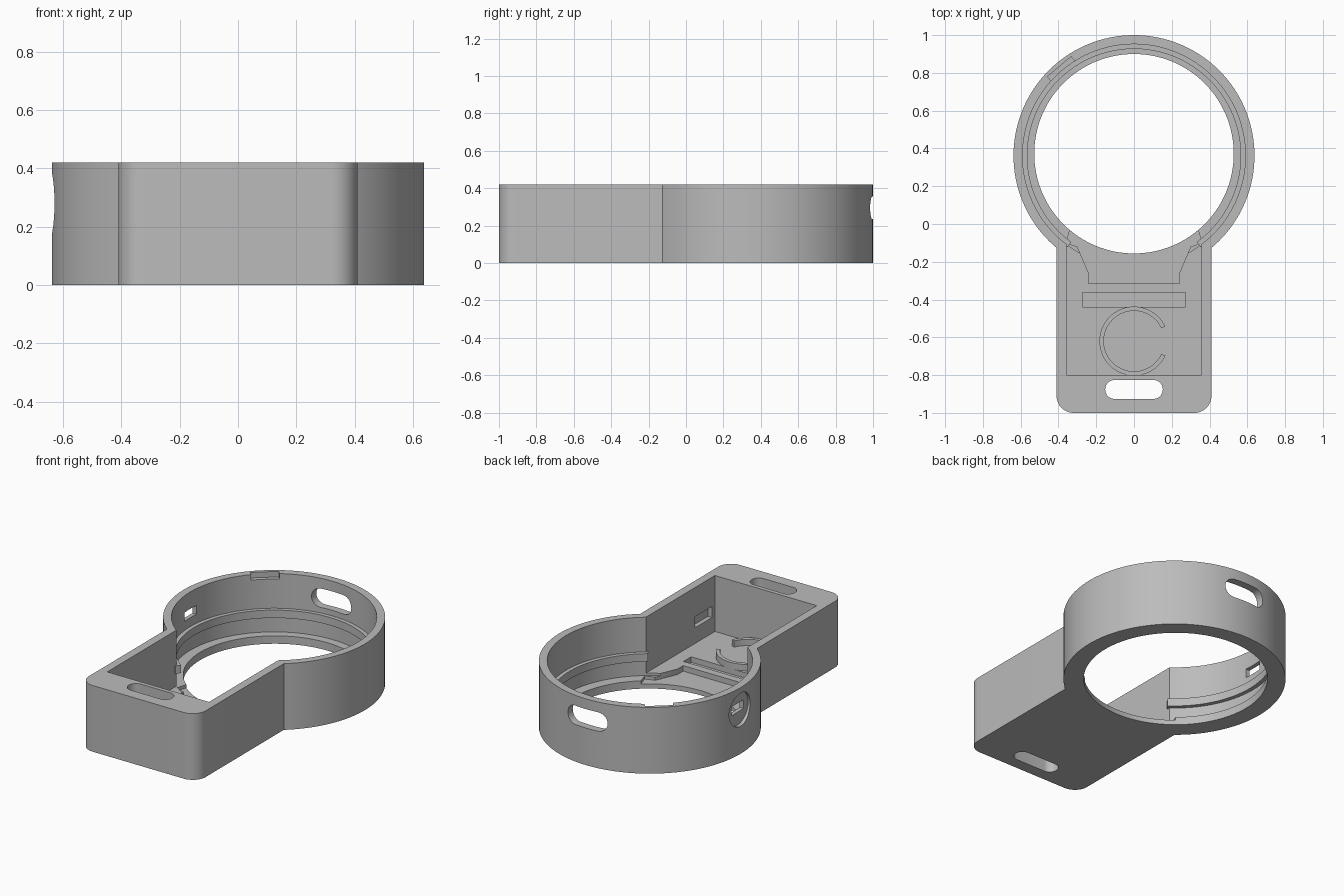
import bpy, bmesh, math
from mathutils import Matrix

cube = bpy.data.objects.get("Cube")
if cube:
    bpy.data.objects.remove(cube, do_unlink=True)

# One plain grey plastic
grey = bpy.data.materials.new("grey_plastic")
grey.use_nodes = True
colour = (0.5, 0.5, 0.5, 1)
grey.diffuse_color = colour
grey.node_tree.nodes["Principled BSDF"].inputs["Base Color"].default_value = colour

H = 0.42        # overall height
FLOOR = 0.065   # box floor
LOW = 0.03      # recessed floor
CY = 0.362      # ring centre along y
R_OUT, R_IN, R_BAND, R_HOLE = 0.638, 0.59, 0.565, 0.528


def prism(name, outline, z0, z1, matrix=None):
    """Extrude a closed outline from z0 to z1, then place it."""
    bm = bmesh.new()
    face = bm.faces.new([bm.verts.new((x, y, z0)) for x, y in outline])
    new = bmesh.ops.extrude_face_region(bm, geom=[face])["geom"]
    verts = [v for v in new if isinstance(v, bmesh.types.BMVert)]
    bmesh.ops.translate(bm, verts=verts, vec=(0, 0, z1 - z0))
    bmesh.ops.recalc_face_normals(bm, faces=bm.faces)
    if matrix:
        bm.transform(matrix)
    mesh = bpy.data.meshes.new(name)
    bm.to_mesh(mesh)
    bm.free()
    mesh.materials.append(grey)
    ob = bpy.data.objects.new(name, mesh)
    bpy.context.collection.objects.link(ob)
    return ob


def arc(cx, cy, r, a0, a1, n):
    pts = [math.radians(a0 + (a1 - a0) * i / n) for i in range(n + 1)]
    return [(cx + r * math.cos(a), cy + r * math.sin(a)) for a in pts]


def circle(cx, cy, r, n=128):
    return arc(cx, cy, r, 0, 360, n)[:-1]


def rect(x0, x1, y0, y1):
    return [(x0, y0), (x1, y0), (x1, y1), (x0, y1)]


def slot(cx, cy, w, h):
    r, d = h / 2, (w - h) / 2
    return arc(cx + d, cy, r, -90, 90, 16) + arc(cx - d, cy, r, 90, 270, 16)


def band(cx, cy, r0, r1, a0, a1, n):
    return arc(cx, cy, r1, a0, a1, n) + arc(cx, cy, r0, a1, a0, n)


def wall_frame(angle, z):
    """Outline x runs along the ring wall, y up, extrusion runs outward."""
    a = math.radians(angle)
    out = (math.cos(a), math.sin(a))
    return Matrix(((-out[1], 0, out[0], 0),
                   (out[0], 0, out[1], CY),
                   (0, 1, 0, z),
                   (0, 0, 0, 1)))


def boolean(target, other, operation):
    mod = target.modifiers.new(operation, "BOOLEAN")
    mod.operation, mod.solver, mod.object = operation, "EXACT", other
    graph = bpy.context.evaluated_depsgraph_get()
    mesh = bpy.data.meshes.new_from_object(target.evaluated_get(graph))
    target.modifiers.clear()
    target.data = mesh
    bpy.data.objects.remove(other, do_unlink=True)


# Housing: rounded box joined to a round case
r = 0.09
box = (arc(-0.41 + r, -1 + r, r, 180, 270, 12)
       + arc(0.41 - r, -1 + r, r, 270, 360, 12) + [(0.41, 0.1), (-0.41, 0.1)])
body = prism("housing", box, 0, H)
boolean(body, prism("round_case", circle(0, CY, R_OUT), 0, H), "UNION")

TOP = H + 0.1
recess = [(-0.36, -0.1), (-0.30, -0.12), (-0.24, -0.26), (-0.24, -0.315)]
recess += [(-x, y) for x, y in reversed(recess)]
recess += [(0.3, 0.1), (-0.3, 0.1)]
cuts = [
    # Inner cavities
    prism("ring_cavity", circle(0, CY, R_IN), 0.05, TOP),
    prism("box_cavity", rect(-0.357, 0.357, -0.8, 0), FLOOR, TOP),
    prism("floor_recess", recess, LOW, 0.2),
    prism("floor_slot", rect(-0.272, 0.272, -0.44, -0.363), LOW, 0.2),
    # Openings through the floor and the solid end
    prism("main_hole", circle(0, CY + 0.01, R_HOLE), -0.1, 0.2),
    prism("strap_slot", slot(0, -0.876, 0.305, 0.1), -0.1, TOP),
    # Openings in the ring wall
    prism("back_slot", slot(0, 0, 0.28, 0.12), 0.5, 0.7, wall_frame(90, 0.295)),
    prism("side_dish", circle(0, 0, 0.105, 48), 0.615, 0.7, wall_frame(180, 0.28)),
    prism("side_port", rect(-0.06, 0.06, -0.028, 0.028), 0.5, 0.7,
          wall_frame(180, 0.285)),
    prism("rim_notch", rect(-0.082, 0.082, -0.035, 0.1), 0.5, 0.615,
          wall_frame(130, H)),
    # Shallow pocket in the box wall
    prism("wall_pocket", rect(0.3, 0.385, -0.77, -0.6), 0.165, 0.235),
]
for cutter in cuts:
    boolean(body, cutter, "DIFFERENCE")

# Retaining band inside the ring
inner_band = prism("retaining_band", band(0, CY, R_BAND, R_IN + 0.01, -54, 234, 110),
                   0.15, 0.2)

# Open round clip on the box floor
clip = prism("round_clip", band(0, -0.62, 0.16, 0.183, 25, 335, 56), FLOOR - 0.01, 0.105)

# Smooth curved walls, keep edges sharp
bpy.ops.object.select_all(action="DESELECT")
for ob in (body, inner_band, clip):
    ob.select_set(True)
    bpy.context.view_layer.objects.active = ob
bpy.ops.object.shade_smooth_by_angle(angle=math.radians(30))
